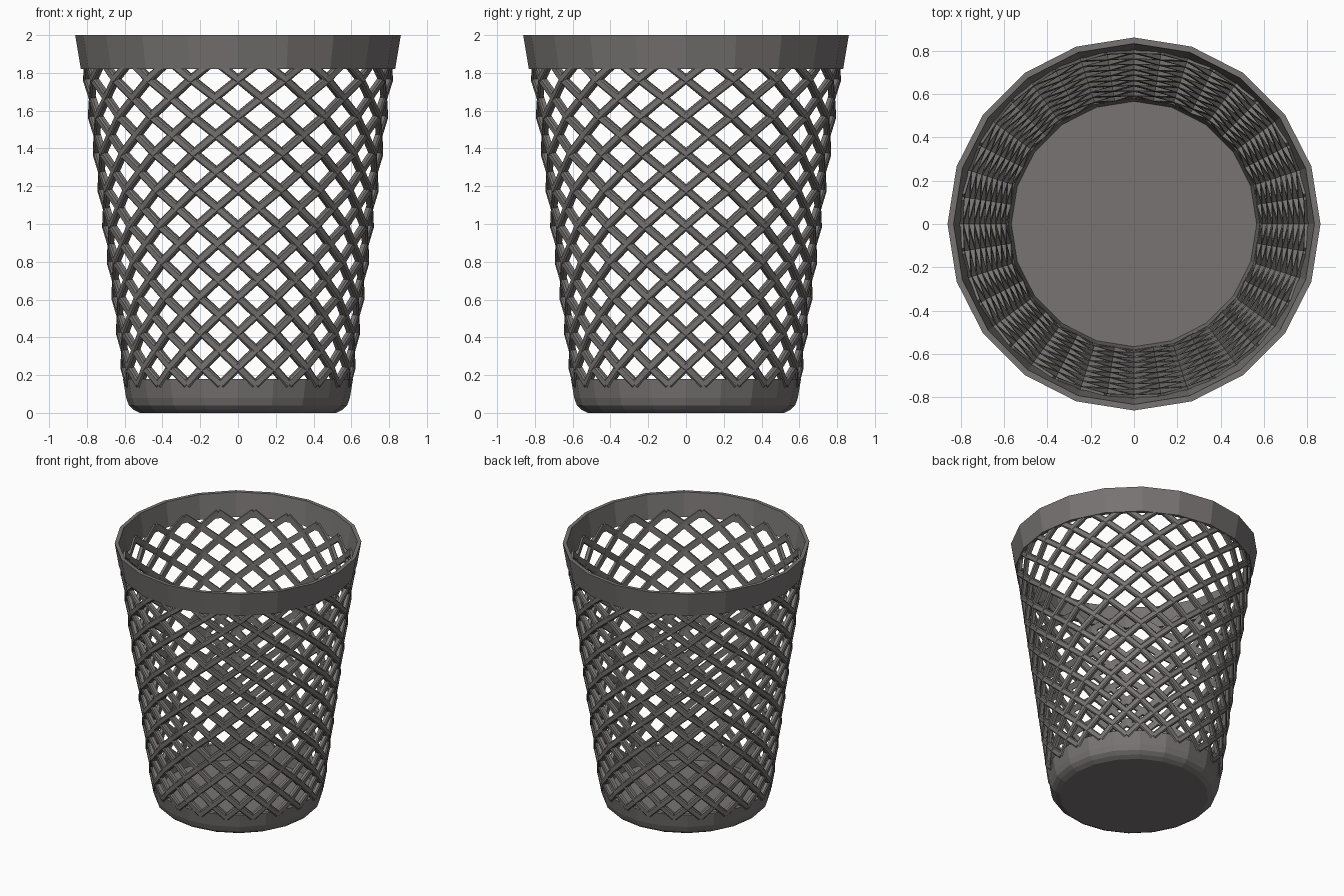
import bpy, bmesh, math
from mathutils import Vector

SIDES = 20
STEP = math.pi / SIDES          # half a facet
LEVELS = 18                     # half cells up the lattice

cube = bpy.data.objects.get("Cube")
if cube:
    bpy.data.objects.remove(cube)

plastic = bpy.data.materials.new("warm_grey_plastic")
plastic.use_nodes = True
colour = (0.185, 0.174, 0.169, 1)
plastic.diffuse_color = colour
plastic.node_tree.nodes["Principled BSDF"].inputs["Base Color"].default_value = colour


def finish(name, bm):
    bmesh.ops.recalc_face_normals(bm, faces=bm.faces)
    mesh = bpy.data.meshes.new(name)
    bm.to_mesh(mesh)
    bm.free()
    mesh.materials.append(plastic)
    obj = bpy.data.objects.new(name, mesh)
    bpy.context.collection.objects.link(obj)
    return obj


def bridge(bm, a, b):
    n = len(a)
    for i in range(n):
        bm.faces.new((a[i], a[(i + 1) % n], b[(i + 1) % n], b[i]))


def lathe(name, profile, closed):
    """Twenty-sided turned part from (radius, height) points."""
    bm = bmesh.new()
    rings = [[bm.verts.new((r * math.cos(2 * STEP * i), r * math.sin(2 * STEP * i), z))
              for i in range(SIDES)] for r, z in profile]
    for a, b in zip(rings, rings[1:]):
        bridge(bm, a, b)
    if closed:
        bridge(bm, rings[-1], rings[0])
    else:
        bm.faces.new(rings[0])
        bm.faces.new(rings[-1])
    return finish(name, bm)


# Solid rim band and dish-shaped base
lathe("rim", [(0.862, 2.0), (0.832, 1.82), (0.805, 1.82), (0.834, 2.0)], True)
lathe("base", [(0.52, 0.0), (0.553, 0.017), (0.578, 0.04), (0.592, 0.08),
               (0.609, 0.18), (0.582, 0.18), (0.567, 0.06)], False)


def node(start, turn, j):
    """Centre point and outward direction of a strand at level j."""
    t = j / LEVELS
    z = 0.15 + 1.716 * (t + 0.04 * t * (t - 1))
    angle = STEP * (start + turn * j)
    r = 0.601 + 0.13 * (z - 0.2)
    if j % 2 == 0:              # middle of a flat facet
        r *= math.cos(STEP)
    out = Vector((math.cos(angle), math.sin(angle), 0))
    return out * r + Vector((0, 0, z)), out


# Lattice of crossing diagonal strands
bm = bmesh.new()
section = [(-0.022, -0.015), (0.022, -0.015), (0.022, 0.007),
           (0.014, 0.015), (-0.014, 0.015), (-0.022, 0.007)]
for turn in (1, -1):
    for k in range(SIDES):
        rings = []
        for j in range(LEVELS + 1):
            p, out = node(2 * k + 1, turn, j)
            along = node(2 * k + 1, turn, min(j + 1, LEVELS))[0] - node(2 * k + 1, turn, max(j - 1, 0))[0]
            side = along.cross(out).normalized()
            rings.append([bm.verts.new(p + side * s + out * d) for s, d in section])
        for a, b in zip(rings, rings[1:]):
            bridge(bm, a, b)
        bm.faces.new(rings[0])
        bm.faces.new(rings[-1])
finish("lattice_wall", bm)
